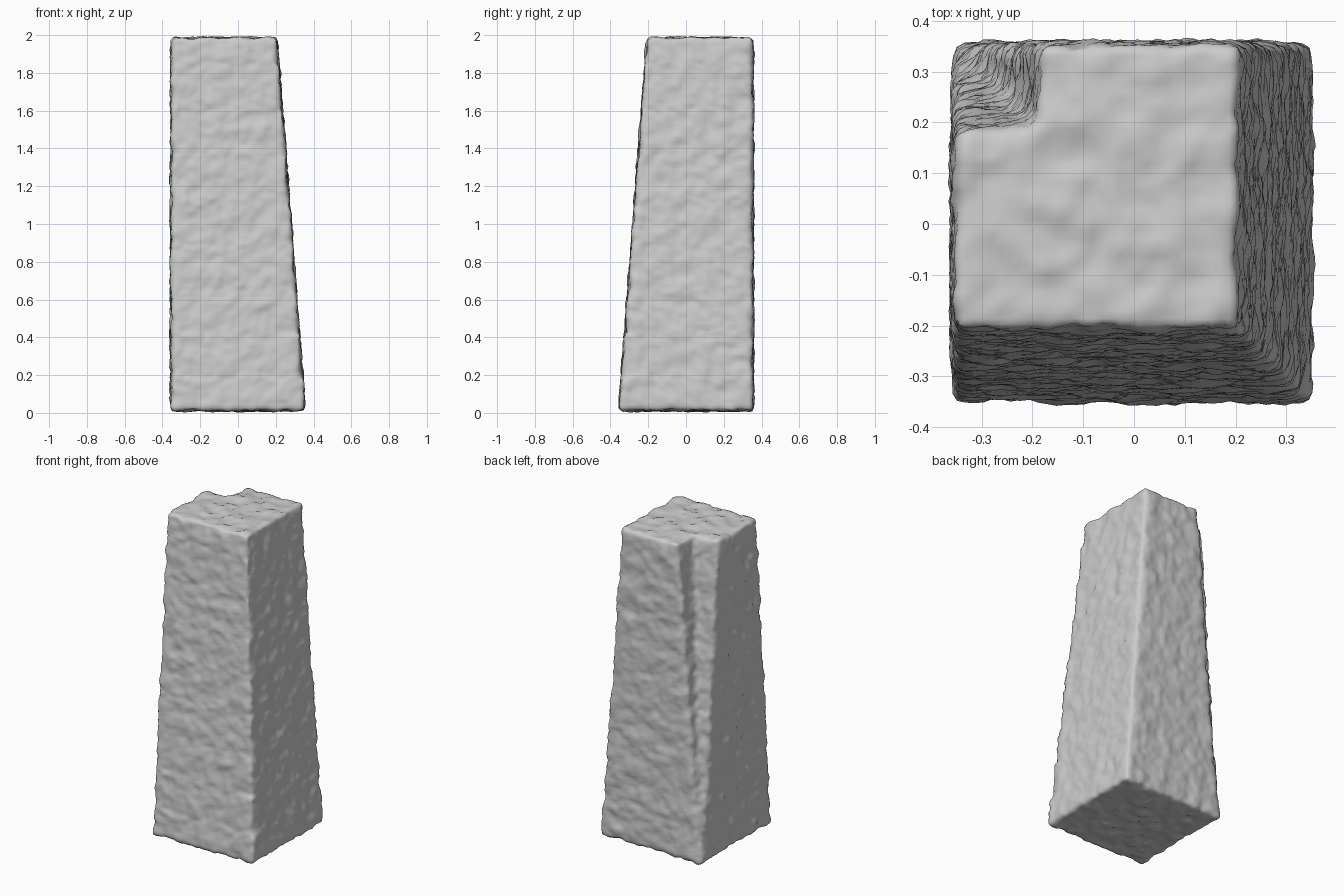
import bpy, bmesh
from mathutils import Vector, noise

if "Cube" in bpy.data.objects:
    bpy.data.objects.remove(bpy.data.objects["Cube"])

H = 0.355  # half width of the base


def section(bm, z, inset, notch):
    """Square slice, cut back on the front and right, notched at back left."""
    e = H - inset
    pts = [(-H, -e), (e, -e), (e, H), (-H + notch, H),
           (-H + notch, H - notch), (-H, H - notch)]
    return [bm.verts.new((x, y, z)) for x, y in pts]


# Tapered pillar body, lofted from base to top
bm = bmesh.new()
low = section(bm, 0.012, 0.0, 0.015)
high = section(bm, 1.985, 0.15, 0.165)
bm.faces.new(low[::-1])
bm.faces.new(high)
n = len(low)
for i in range(n):
    j = (i + 1) % n
    bm.faces.new((low[i], low[j], high[j], high[i]))
bmesh.ops.recalc_face_normals(bm, faces=bm.faces)
mesh = bpy.data.meshes.new("stone_pillar")
bm.to_mesh(mesh)
bm.free()
pillar = bpy.data.objects.new("stone_pillar", mesh)
bpy.context.collection.objects.link(pillar)
bpy.context.view_layer.objects.active = pillar
pillar.select_set(True)

# Even surface grid with worn, rounded edges
remesh = pillar.modifiers.new("grid", 'REMESH')
remesh.mode = 'VOXEL'
remesh.voxel_size = 0.018
smooth = pillar.modifiers.new("worn_edges", 'SMOOTH')
smooth.factor = 0.5
smooth.iterations = 6
for name in ("grid", "worn_edges"):
    bpy.ops.object.modifier_apply(modifier=name)

# Rough, lumpy stone surface
mesh = pillar.data
normals = [v.normal.copy() for v in mesh.vertices]
for v, nrm in zip(mesh.vertices, normals):
    p = v.co.copy()
    lump = noise.noise(p * 13) * 0.010 + noise.noise(p * 31 + Vector((7, 3, 5))) * 0.008
    v.co = p + nrm * lump
    v.co.z = max(v.co.z, 0.0)

bpy.ops.object.shade_smooth()
